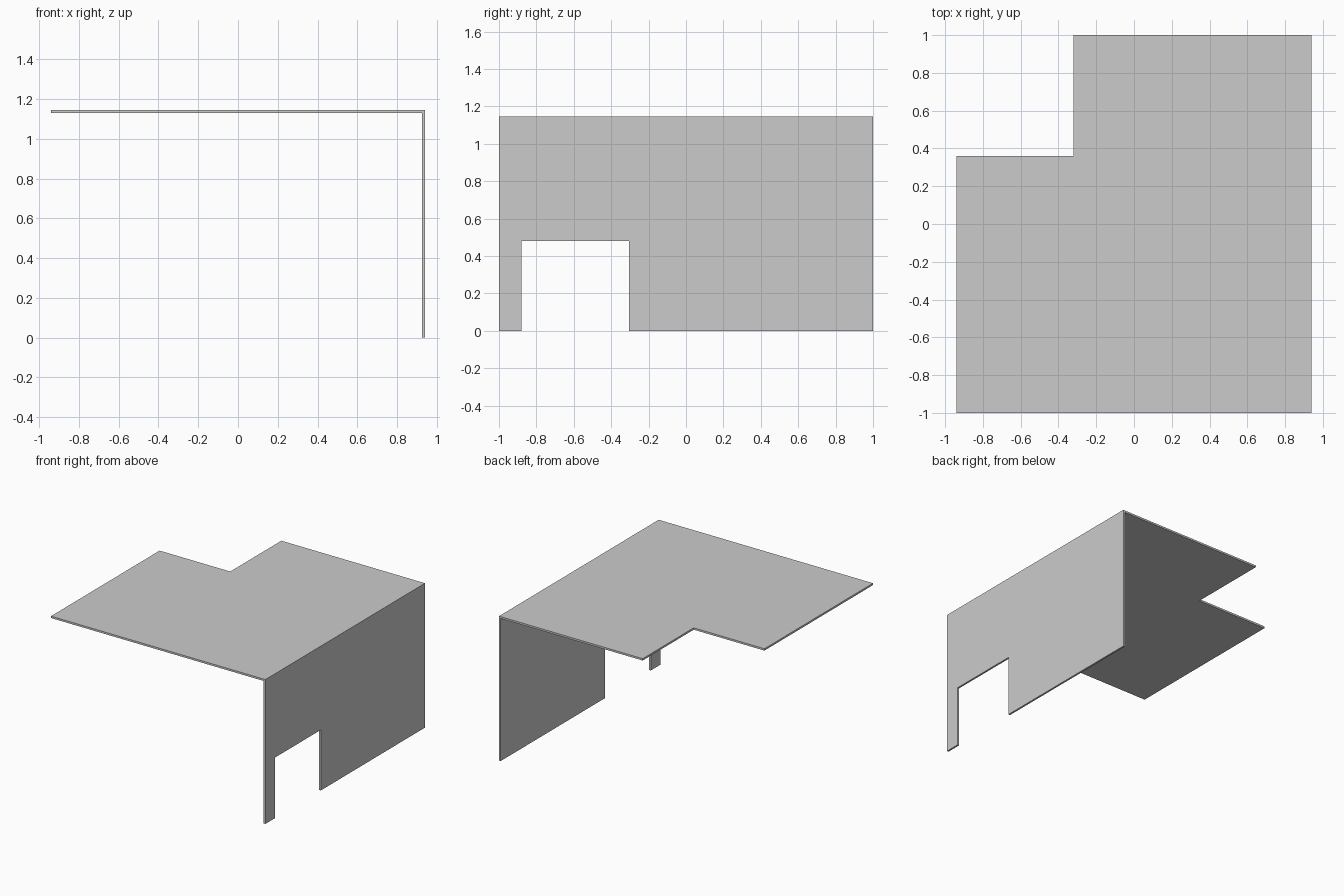
import bpy
import bmesh
from mathutils import Vector

if "Cube" in bpy.data.objects:
    bpy.data.objects.remove(bpy.data.objects["Cube"])

grey = bpy.data.materials.new("plain grey")
grey.diffuse_color = (0.6, 0.6, 0.6, 1)
grey.use_nodes = True
grey.node_tree.nodes["Principled BSDF"].inputs["Base Color"].default_value = grey.diffuse_color


def plate(name, outline, offset):
    """Flat sheet: extrude a closed outline by an offset vector."""
    bm = bmesh.new()
    face = bm.faces.new([bm.verts.new(p) for p in outline])
    moved = bmesh.ops.extrude_face_region(bm, geom=[face])
    verts = [v for v in moved["geom"] if isinstance(v, bmesh.types.BMVert)]
    bmesh.ops.translate(bm, verts=verts, vec=Vector(offset))
    bmesh.ops.recalc_face_normals(bm, faces=bm.faces)
    mesh = bpy.data.meshes.new(name)
    bm.to_mesh(mesh)
    bm.free()
    mesh.materials.append(grey)
    obj = bpy.data.objects.new(name, mesh)
    bpy.context.collection.objects.link(obj)
    return obj


W, D, H, T = 0.94, 1.0, 1.145, 0.015   # half width, half depth, height, thickness

# Roof slab with the back left corner notched out
roof = [(-W, -D), (W, -D), (W, D), (-0.32, D), (-0.32, 0.36), (-W, 0.36)]
plate("roof_slab", [(x, y, H - T) for x, y in roof], (0, 0, T))

# Side wall under the right edge, with a doorway near the front
wall = [(-D, 0), (-0.88, 0), (-0.88, 0.48), (-0.305, 0.48), (-0.305, 0),
        (D, 0), (D, H - T), (-D, H - T)]
plate("side_wall", [(W - T, y, z) for y, z in wall], (T, 0, 0))
